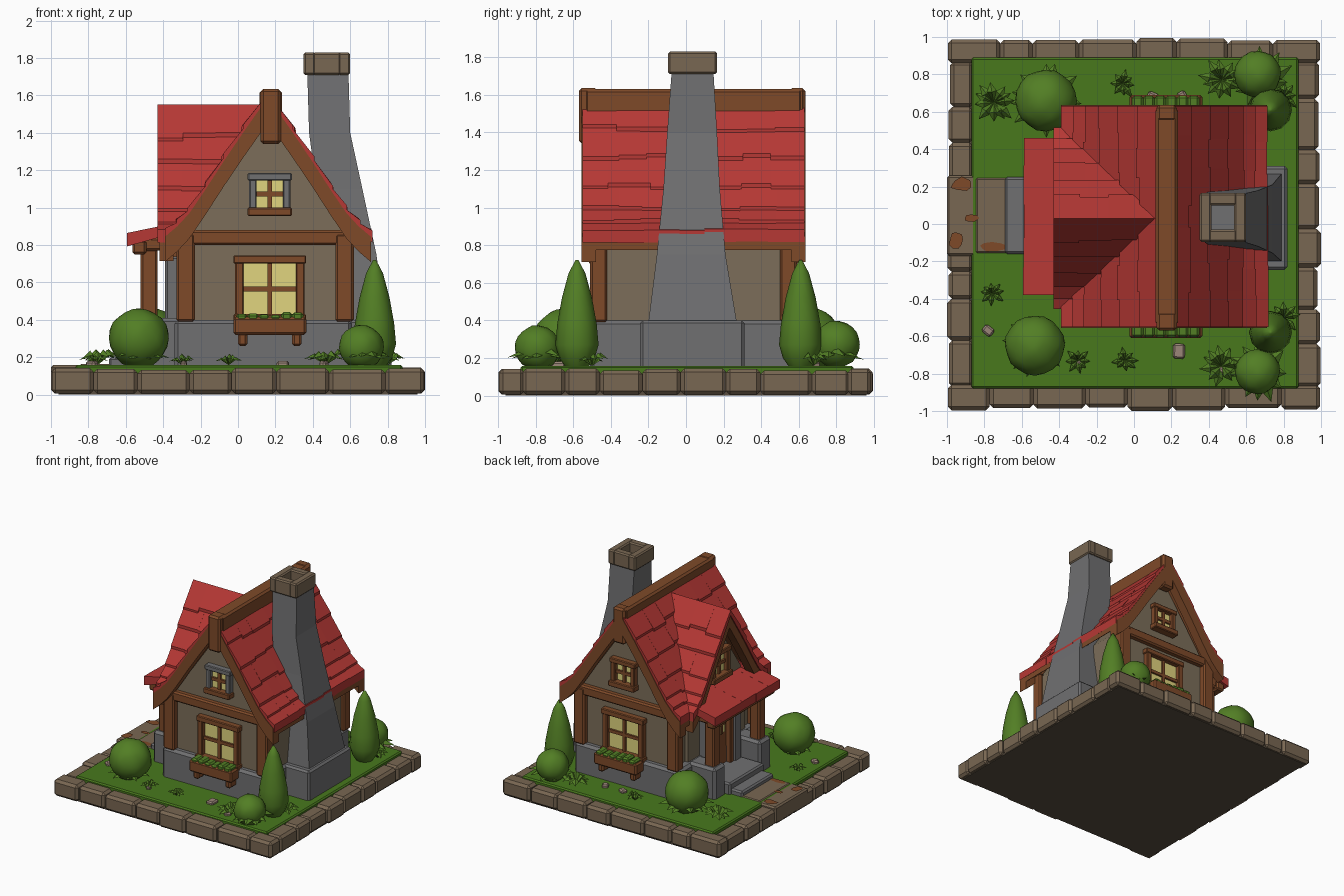
import bpy, bmesh, math, random
from mathutils import Vector, Matrix

if "Cube" in bpy.data.objects:
    bpy.data.objects.remove(bpy.data.objects["Cube"])
random.seed(4)
R = random.uniform

def mat(name, r, g, b):
    m = bpy.data.materials.new(name)
    m.diffuse_color = (r, g, b, 1)
    m.use_nodes = True
    m.node_tree.nodes["Principled BSDF"].inputs["Base Color"].default_value = m.diffuse_color
    return m
RED = mat("roof_red", .47, .04, .035)
BROWN = mat("timber_brown", .21, .068, .022)
PLASTER = mat("plaster_beige", .20, .155, .10)
STONE = mat("stone_grey", .16, .16, .165)
RIM = mat("kerb_taupe", .19, .135, .085)
GRASS = mat("grass_green", .065, .19, .012)
LEAF = mat("leaf_green", .085, .21, .018)
GLOW = mat("window_yellow", .75, .66, .21)
DARK = mat("underside_dark", .10, .075, .05)
PEBBLE = mat("pebble_pink", .33, .24, .19)
I = Matrix.Identity(4)

def finish(name, bm, m, smooth=False):
    bmesh.ops.recalc_face_normals(bm, faces=bm.faces)
    me = bpy.data.meshes.new(name)
    bm.to_mesh(me)
    bm.free()
    me.materials.append(m)
    for p in me.polygons:
        p.use_smooth = smooth
    ob = bpy.data.objects.new(name, me)
    bpy.context.collection.objects.link(ob)
    return ob

def hexa(bm, pts):
    """Six-sided solid from a bottom ring of four and a top ring of four points."""
    v = [bm.verts.new(p) for p in pts]
    for f in ((3, 2, 1, 0), (4, 5, 6, 7), (0, 1, 5, 4), (1, 2, 6, 5), (2, 3, 7, 6), (3, 0, 4, 7)):
        bm.faces.new([v[i] for i in f])

def ring(x0, x1, y0, y1, z):
    return [(x0, y0, z), (x1, y0, z), (x1, y1, z), (x0, y1, z)]

def boxes(name, m, items, M=I, bev=.012):
    """One object from boxes given as x0, x1, y0, y1, z0, z1."""
    bm = bmesh.new()
    for x0, x1, y0, y1, z0, z1 in items:
        hexa(bm, [M @ Vector(p) for p in ring(x0, x1, y0, y1, z0) + ring(x0, x1, y0, y1, z1)])
    if bev:
        bmesh.ops.bevel(bm, geom=bm.edges[:], offset=bev, segments=1, affect='EDGES')
    return finish(name, bm, m)

def prism(name, m, pts, fn, a, b):
    bm = bmesh.new()
    f = bm.faces.new([bm.verts.new(fn(u, a, z)) for u, z in pts])
    g = bmesh.ops.extrude_face_region(bm, geom=[f])["geom"]
    shift = Vector(fn(0, b, 0)) - Vector(fn(0, a, 0))
    bmesh.ops.translate(bm, vec=shift, verts=[v for v in g if isinstance(v, bmesh.types.BMVert)])
    finish(name, bm, m)

def roof(name, m, prof, fn, span, top=0., thick=.05, width=9., lift=0., jit=0.):
    """Courses of tiles (or plain strips) following a profile of (distance, height)."""
    bm = bmesh.new()
    for i in range(len(prof) - 1):
        (d0, z0), (d1, z1) = prof[i], prof[i + 1]
        for a, b in span(d0):
            n = max(1, round((b - a) / width))
            cuts = [a] + [a + (b - a) * (k + R(-.2, .2) * (jit > 0)) / n for k in range(1, n)] + [b]
            for t0, t1 in zip(cuts, cuts[1:]):
                j = 1 + R(0, jit)
                e, h = d0 + (d1 - d0) * j, z0 + (z1 - z0) * j
                up = top + lift + R(0, jit * .05)
                hexa(bm, [fn(d0, t0, z0 + top - thick), fn(e, t0, h + top - thick),
                          fn(e, t1, h + top - thick), fn(d0, t1, z0 + top - thick),
                          fn(d0, t0, z0 + top), fn(e, t0, h + up), fn(e, t1, h + up), fn(d0, t1, z0 + top)])
    finish(name, bm, m)

# --- ground: kerb blocks, lawn, underside, path
kerb = []
for s in (-1, 1):
    for axis in (0, 1):
        lim = .995 if axis == 0 else .87
        n = 8
        c = [-lim] + [-lim + 2 * lim * (k + R(-.2, .2)) / n for k in range(1, n)] + [lim]
        for a, b in zip(c, c[1:]):
            o, i = sorted((s * R(.98, 1), s * .86))
            z = R(.13, .145)
            kerb.append((a, b, o, i, .005, z) if axis == 0 else (o, i, a, b, .005, z))
boxes("kerb_blocks", RIM, kerb, bev=.02)
boxes("underside", DARK, [(-.96, .96, -.96, .96, 0, .1)], bev=0)
boxes("lawn", GRASS, [(-.87, .88, -.88, .89, .05, .158)], bev=.01)
boxes("path", RIM, [(-1, -.84, -.17, .26, .02, .158), (-.85, -.67, -.16, .25, .1, .165)], bev=.012)
for k, (x, y, rx, ry) in enumerate([(-.92, .21, .07, .04), (-.95, -.09, .045, .05), (-.76, -.12, .08, .03), (-.87, .03, .04, .02)]):
    bm = bmesh.new()
    bmesh.ops.create_circle(bm, cap_ends=True, segments=9, radius=1)
    for v in bm.verts:
        v.co = (x + v.co.x * rx * R(.7, 1.1), y + v.co.y * ry * R(.7, 1.1), .168)
    finish(f"path_dirt_{k}", bm, BROWN)
boxes("steps", STONE, [(-.69, -.57, -.16, .25, .12, .20), (-.59, -.30, -.18, .27, .12, .25)])

# --- house body
XC, YC = .16, .04
across = lambda d, t, z: (XC + d, t, z)
across_l = lambda d, t, z: (XC - d, t, z)
along = lambda d, t, z: (t, YC - .01 + d, z)
along_l = lambda d, t, z: (t, YC - .01 - d, z)
boxes("foundation", STONE, [(-.34, .61, -.51, .59, .12, .40)], bev=.02)
prism("walls", PLASTER, [(-.43, .36), (.43, .36), (.43, .84), (0, 1.46), (-.43, .84)], across, -.46, .54)
prism("cross_gable_wall", PLASTER, [(-.37, .36), (.37, .36), (.37, .86), (0, 1.40), (-.37, .86)], along, -.30, .16)
boxes("corner_posts", BROWN, [(x, x + .1, y, y + .09, .39, .86) for x in (-.33, .52) for y in (-.51, .50)])
boxes("gable_beams", BROWN, [(-.30, .61, y, y + .07, .80, .88) for y in (-.505, .515)])

# --- roofs
MAIN = [(0, 1.61), (.13, 1.425), (.235, 1.27), (.335, 1.115), (.42, .99), (.485, .92), (.55, .865)]
GAB = [(d * .87, .865 + (z - .865) * .92) for d, z in MAIN]
Y0, Y1 = -.55, .63
full = lambda d: [(Y0, Y1)]
def sides(d):
    h = max(0, .87 * d - .04)
    return [(Y0, YC - h), (YC + h, Y1)]
cross = lambda d: [(-.43, XC - d + .05)]
ends = lambda d: [(Y0 - .005, Y0 + .07), (Y1 - .07, Y1 + .005)]
gable_end = lambda d: [(-.42, -.345)]
tile = dict(width=.17, lift=.018, jit=.16)
for nm, fn, sp in (("right", across, full), ("left", across_l, sides)):
    roof(f"roof_tiles_{nm}", RED, MAIN, fn, sp, 0, .045, **tile)
    roof(f"roof_deck_{nm}", BROWN, MAIN, fn, sp, -.03, .06)
    roof(f"bargeboards_{nm}", BROWN, MAIN, fn, ends, -.02, .135)
for nm, fn in (("back", along), ("front", along_l)):
    roof(f"cross_roof_tiles_{nm}", RED, GAB, fn, cross, 0, .045, **tile)
    roof(f"cross_roof_deck_{nm}", BROWN, GAB, fn, lambda d: [(-.41, XC - d)], -.03, .05)
    roof(f"cross_bargeboard_{nm}", BROWN, GAB, fn, gable_end, -.02, .13)
boxes("ridge_beam", BROWN, [(.115, .235, -.54, .62, 1.49, 1.63), (.12, .23, -.57, -.47, 1.34, 1.635),
                            (.12, .23, .55, .635, 1.34, 1.635)], bev=.015)

# --- porch
roof("porch_tiles", RED, [(.46, .925), (.745, .845)], across_l, lambda d: [(-.38, .46)], .0, .05, width=.17, lift=.02, jit=.04)
boxes("porch_beams", BROWN, [(-.565, -.49, -.36, .44, .75, .825), (-.56, -.28, -.34, -.27, .77, .84), (-.56, -.28, .35, .42, .77, .84)])
boxes("porch_posts", BROWN, [(-.52, -.43, y, y + .09, .38, .78) for y in (-.30, .29)])
boxes("porch_plinths", STONE, [(-.55, -.30, y, y + .15, .12, .41) for y in (-.33, .26)], bev=.02)
boxes("door_surround", STONE, [(-.39, -.28, y, y + .09, .2, .74) for y in (-.17, .16)])
boxes("door_frame", BROWN, [(-.38, -.28, -.08, -.04, .22, .76), (-.38, -.28, .12, .16, .22, .76),
                            (-.39, -.28, -.10, .18, .72, .79), (-.34, -.28, -.04, .12, .22, .72)], bev=.006)
boxes("door_pane", GLOW, [(-.348, -.34, -.01, .09, .51, .67)], bev=0)
boxes("door_bars", BROWN, [(-.358, -.34, .03, .05, .51, .67), (-.358, -.34, -.01, .09, .58, .60)], bev=0)

# --- windows, in wall space: x along the wall, -y outward
def window(nm, M, w, z0, z1, f, frame):
    h, zm = w / 2, (z0 + z1) / 2
    boxes(nm + "_panes", GLOW, [(-h, h, -.014, -.006, z0, z1)], M, 0)
    boxes(nm + "_bars", BROWN, [(-.013, .013, -.03, 0, z0, z1), (-h, h, -.03, 0, zm - .013, zm + .013)], M, 0)
    boxes(nm + "_frame", frame, [(-h - f, -h, -.05, 0, z0 - .01, z1 + .02), (h, h + f, -.05, 0, z0 - .01, z1 + .02),
                                 (-h - f * 1.2, h + f * 1.2, -.055, 0, z1, z1 + f)], M, .006)
    boxes(nm + "_sill", BROWN, [(-h - f * 1.2, h + f * 1.2, -.07, 0, z0 - .045, z0)], M, .006)

walls = {"front": (Matrix.Translation((XC + .01, -.46, 0)), STONE),
         "back": (Matrix.Translation((XC + .01, .54, 0)) @ Matrix.Rotation(math.pi, 4, 'Z'), BROWN)}
for nm, (M, frame) in walls.items():
    window(nm + "_window", M, .28, .43, .70, .045, BROWN)
    window(nm + "_attic_window", M, .14, 1.0, 1.145, .04, frame)
    boxes(nm + "_flower_box", BROWN, [(-.195, .195, -.15, -.04, .32, .415), (-.17, -.12, -.13, -.04, .26, .33),
                                      (.12, .17, -.13, -.04, .26, .33)], M)
    boxes(nm + "_flower_box_plants", LEAF, [(-.18 + .06 * k, -.12 + .06 * k, -.145, -.05, .39, R(.425, .445)) for k in range(6)], M)
window("cross_gable_window", Matrix.Translation((-.30, YC - .01, 0)) @ Matrix.Rotation(-math.pi / 2, 4, 'Z'), .15, 1.0, 1.16, .04, BROWN)

# --- chimney
secs = [(.45, .79, -.20, .27, .39), (.45, .74, -.155, .21, .75), (.42, .665, -.12, .18, 1.1), (.38, .60, -.10, .165, 1.4), (.37, .59, -.075, .145, 1.74)]
bm = bmesh.new()
for a, b in zip(secs, secs[1:]):
    hexa(bm, ring(*a) + ring(*b))
finish("chimney", bm, STONE)
boxes("chimney_base", STONE, [(.45, .82, -.245, .31, .12, .40)], bev=.015)
boxes("chimney_cap", RIM, [(.35, .415, -.095, .165, 1.71, 1.83), (.535, .60, -.095, .165, 1.71, 1.83),
                           (.40, .55, -.095, -.03, 1.71, 1.83), (.40, .55, .10, .165, 1.71, 1.83)], bev=.01)

# --- bushes and cypress trees
def bush(nm, x, y, z, r):
    bm = bmesh.new()
    bmesh.ops.create_icosphere(bm, subdivisions=3, radius=r)
    for v in bm.verts:
        c = v.co / r
        v.co *= 1 + .03 * math.sin(7 * c.x + 20 * x) * math.sin(6 * c.y + 3 * c.z)
        v.co += Vector((x, y, z - .06 * r))
        v.co.z = max(v.co.z, .15)
    finish(nm, bm, LEAF, True)
bush("bush_front_left", -.53, -.65, .31, .16)
bush("bush_back_left", -.47, .66, .31, .165)
bush("bush_front_right", .66, -.79, .26, .12)
bush("bush_back_right", .66, .80, .28, .125)

def cypress(nm, x, y):
    bm, prev, n = bmesh.new(), None, 12
    for r, z in ((.06, .15), (.095, .2), (.115, .27), (.105, .38), (.08, .52), (.045, .65), (.008, .72)):
        cur = [bm.verts.new((x + r * math.cos(math.tau * k / n), y + r * math.sin(math.tau * k / n), z)) for k in range(n)]
        if prev:
            for k in range(n):
                bm.faces.new((prev[k], prev[k - 1], cur[k - 1], cur[k]))
        prev = cur
    bm.faces.new(prev)
    finish(nm, bm, LEAF, True)
cypress("cypress_front", .73, -.58)
cypress("cypress_back", .73, .61)

# --- leafy tufts: rings of pointed folded blades, with pebbles
def tuft(nm, x, y, r, n=9, h=.05):
    bm = bmesh.new()
    for k in range(n):
        a, l = math.tau * k / n + R(-.2, .2), r * R(.75, 1.1)
        u, w = Vector((math.cos(a), math.sin(a), 0)), Vector((-math.sin(a), math.cos(a), 0)) * r * .22
        o = Vector((x, y, .158))
        up = Vector((0, 0, h * R(.7, 1.2)))
        p = [bm.verts.new(c) for c in (o, o + u * l * .55 + w + up * .7, o + u * l + up * .5, o + u * l * .55 - w + up * .7, o + u * l * .5 + up)]
        for i, j in ((0, 1), (1, 2), (2, 3), (3, 0)):
            bm.faces.new((p[i], p[j], p[4]))
    finish(nm, bm, LEAF)
spots = [(-.76, -.37, .07), (-.3, -.73, .07), (-.05, -.73, .07), (.47, -.76, .12), (.47, .77, .12), (-.06, .75, .08),
         (-.75, .65, .12), (.8, -.5, .09), (.8, .68, .09), (-.53, -.65, .17), (-.47, .68, .21), (.68, -.78, .17), (.68, .76, .18)]
for k, (x, y, r) in enumerate(spots):
    tuft(f"leaf_tuft_{k}", x, y, r, 11 if r > .1 else 8, .03 + r * .35)
for k, (x, y, s) in enumerate([(.24, -.68, .04), (-.78, -.57, .03), (-.29, -.75, .02), (.46, -.79, .025), (.1, .68, .03), (.26, .68, .03)]):
    boxes(f"pebble_{k}", PEBBLE, [(-s, s, -s * .8, s * .8, .14, .18)], Matrix.Translation((x, y, 0)) @ Matrix.Rotation(R(0, 3), 4, 'Z'), .01)
